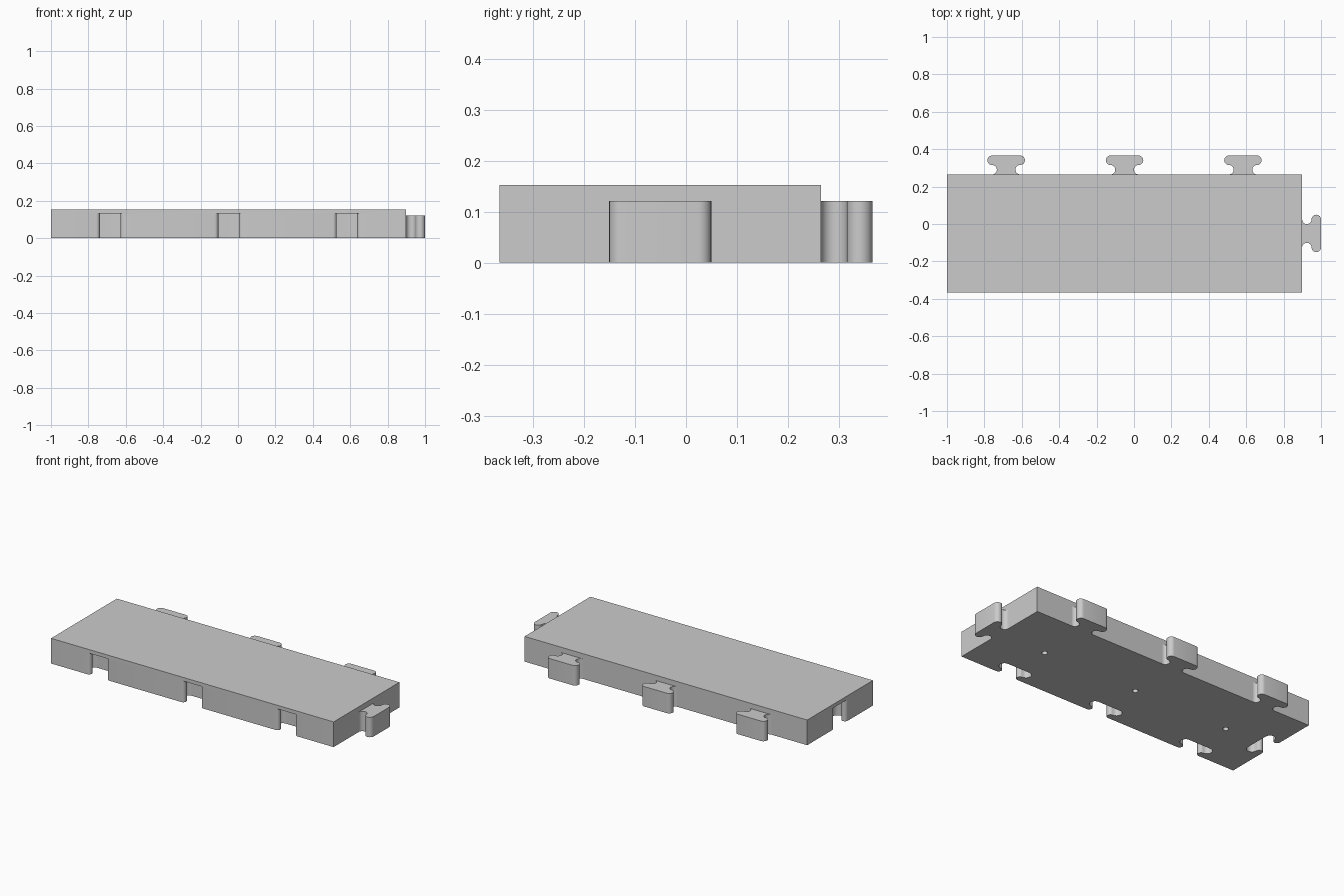
import bpy, bmesh, math
from mathutils import Matrix, Vector

if "Cube" in bpy.data.objects:
    bpy.data.objects.remove(bpy.data.objects["Cube"], do_unlink=True)

# Overall sizes
REACH = 0.101                      # how far a connector sticks out
LEFT, RIGHT = -1.0, 1.0 - REACH
FRONT, BACK = -0.366, 0.366 - REACH
MID_X, MID_Y = (LEFT + RIGHT) / 2, (FRONT + BACK) / 2
HEIGHT, TAB_TOP, SOCKET_TOP = 0.153, 0.121, 0.131
SPACING = (RIGHT - LEFT) / 3
COLUMNS = [MID_X + i * SPACING for i in (-1, 0, 1)]

grey = bpy.data.materials.new("plain grey")
grey.use_nodes = True
colour = (0.6, 0.6, 0.6, 1)
grey.diffuse_color = colour
grey.node_tree.nodes["Principled BSDF"].inputs["Base Color"].default_value = colour


def finish(bm, name):
    bmesh.ops.recalc_face_normals(bm, faces=bm.faces)
    mesh = bpy.data.meshes.new(name)
    bm.to_mesh(mesh)
    bm.free()
    mesh.materials.append(grey)
    obj = bpy.data.objects.new(name, mesh)
    bpy.context.collection.objects.link(obj)
    return obj


def t_outline(neck_r, head_r, overlap, half=0.075, steps=12):
    """T shape with hollow rounded neck and rounded head, growing along +y."""
    side = [(half, -overlap)]
    for i in range(steps + 1):
        a = math.pi * i / steps
        side.append((half - neck_r * math.sin(a), neck_r - neck_r * math.cos(a)))
    for i in range(1, steps + 1):
        a = math.pi * i / steps
        side.append((half + head_r * math.sin(a),
                     2 * neck_r + head_r - head_r * math.cos(a)))
    return side + [(-x, y) for x, y in reversed(side)]


def prism(name, outline, z0, z1, place, turn=0):
    bm = bmesh.new()
    base = bm.faces.new([bm.verts.new((x, y, z0)) for x, y in outline])
    walls = bmesh.ops.extrude_face_region(bm, geom=[base])
    top = [v for v in walls["geom"] if isinstance(v, bmesh.types.BMVert)]
    bmesh.ops.translate(bm, verts=top, vec=(0, 0, z1 - z0))
    spin = Matrix.Translation(Vector((*place, 0))) @ Matrix.Rotation(turn, 4, "Z")
    bmesh.ops.transform(bm, matrix=spin, verts=bm.verts)
    return finish(bm, name)


def smooth(obj):
    bpy.ops.object.select_all(action="DESELECT")
    obj.select_set(True)
    bpy.context.view_layer.objects.active = obj
    bpy.ops.object.shade_smooth_by_angle(angle=math.radians(35))


# Slab
slab = prism("slab", [(LEFT, FRONT), (RIGHT, FRONT), (RIGHT, BACK), (LEFT, BACK)],
             0, HEIGHT, (0, 0))

# Cutters: sockets on the front and left end, small holes underneath
socket = t_outline(0.02, 0.03, 0.05)
cutters = [prism("socket_cutter", socket, -0.05, SOCKET_TOP, (x, FRONT)) for x in COLUMNS]
cutters.append(prism("end_socket_cutter", socket, -0.05, SOCKET_TOP,
                     (LEFT, MID_Y), -math.pi / 2))
circle = [(0.016 * math.cos(a), 0.016 * math.sin(a))
          for a in (math.tau * i / 24 for i in range(24))]
cutters += [prism("hole_cutter", circle, -0.05, 0.1, (x, MID_Y)) for x in COLUMNS]

for cutter in cutters:
    cutter.hide_render = True
    cut = slab.modifiers.new("cut", "BOOLEAN")
    cut.operation = "DIFFERENCE"
    cut.solver = "EXACT"
    cut.object = cutter

# Bake the cuts and drop the cutters
bpy.context.view_layer.update()
cut_slab = slab.evaluated_get(bpy.context.evaluated_depsgraph_get())
baked = bpy.data.meshes.new_from_object(cut_slab)
slab.modifiers.clear()
slab.data = baked
for cutter in cutters:
    bpy.data.objects.remove(cutter, do_unlink=True)
smooth(slab)

# Connectors on the back and right end
tab = t_outline(REACH / 4, REACH / 4, 0)
for name, x in zip(("right_back_tab", "middle_back_tab", "left_back_tab"), COLUMNS):
    smooth(prism(name, tab, 0, TAB_TOP, (x, BACK)))
smooth(prism("end_tab", tab, 0, TAB_TOP, (RIGHT, MID_Y), -math.pi / 2))
